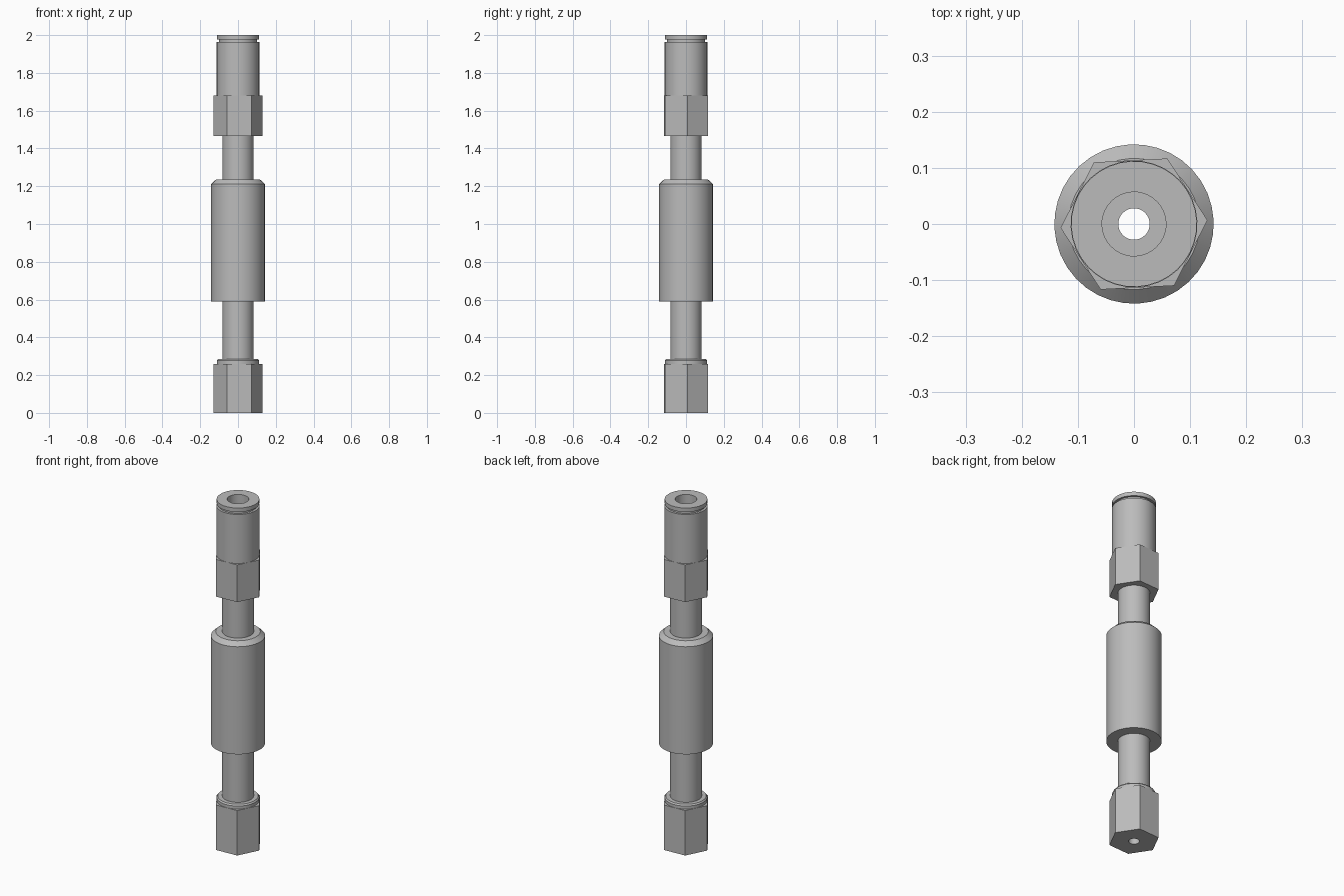
import bpy, bmesh, math

cube = bpy.data.objects.get("Cube")
if cube:
    bpy.data.objects.remove(cube, do_unlink=True)

SEGMENTS = 36
TURN = math.radians(3)
BORE = 0.028          # channel through the whole fitting
SOCKET = 0.057        # wider tube socket at the top
APOTHEM = 0.1135      # half the width across the hex flats

steel = bpy.data.materials.new("satin grey metal")
steel.use_nodes = True
GREY = (0.5, 0.5, 0.5, 1)
steel.diffuse_color = GREY
steel.node_tree.nodes["Principled BSDF"].inputs["Base Color"].default_value = GREY


def hex_radius(i):
    """Distance from the axis to a hexagon outline at step i."""
    sixth = math.pi / 3
    a = (2 * math.pi * i / SEGMENTS) % sixth - sixth / 2
    return APOTHEM / math.cos(a)


def turned(name, profile):
    """Spin a closed (radius, height) loop round z; radius 'hex' follows a hexagon."""
    bm = bmesh.new()
    rings = []
    for i in range(SEGMENTS):
        a = 2 * math.pi * i / SEGMENTS + TURN
        ring = []
        for r, z in profile:
            r = hex_radius(i) if r == "hex" else r
            ring.append(bm.verts.new((r * math.cos(a), r * math.sin(a), z)))
        rings.append(ring)
    n = len(profile)
    for i in range(SEGMENTS):
        a, b = rings[i], rings[(i + 1) % SEGMENTS]
        for j in range(n):
            k = (j + 1) % n
            bm.faces.new((a[j], b[j], b[k], a[k]))
    bmesh.ops.recalc_face_normals(bm, faces=bm.faces)
    mesh = bpy.data.meshes.new(name)
    bm.to_mesh(mesh)
    bm.free()
    mesh.materials.append(steel)
    obj = bpy.data.objects.new(name, mesh)
    bpy.context.collection.objects.link(obj)
    bpy.ops.object.select_all(action="DESELECT")
    obj.select_set(True)
    bpy.context.view_layer.objects.active = obj
    bpy.ops.object.shade_smooth_by_angle(angle=math.radians(25))
    return obj


def sleeve(name, radius, bottom, top, bore=BORE):
    return turned(name, [(bore, bottom), (radius, bottom), (radius, top), (bore, top)])


# Lower nut with its low chamfered collar
sleeve("lower_hex_nut", "hex", 0, 0.26)
turned("lower_collar", [(BORE, 0.26), (0.112, 0.26), (0.112, 0.277),
                        (0.106, 0.285), (BORE, 0.285)])

# Stems either side of the main body
sleeve("lower_stem", 0.083, 0.285, 0.59)
sleeve("upper_stem", 0.083, 1.235, 1.465)

# Main body, chamfered at its upper end
turned("main_body", [(BORE, 0.59), (0.142, 0.59), (0.142, 1.212),
                     (0.117, 1.235), (BORE, 1.235)])

# Upper nut
sleeve("upper_hex_nut", "hex", 1.465, 1.68)

# Socket barrel, with a stepped bore
turned("socket_barrel", [(BORE, 1.68), (0.113, 1.68), (0.113, 1.963),
                         (SOCKET, 1.963), (SOCKET, 1.72), (BORE, 1.72)])

# Release ring above a narrow groove
sleeve("release_ring_neck", 0.1, 1.963, 1.977, SOCKET)
sleeve("release_ring", 0.112, 1.977, 2.0, SOCKET)
